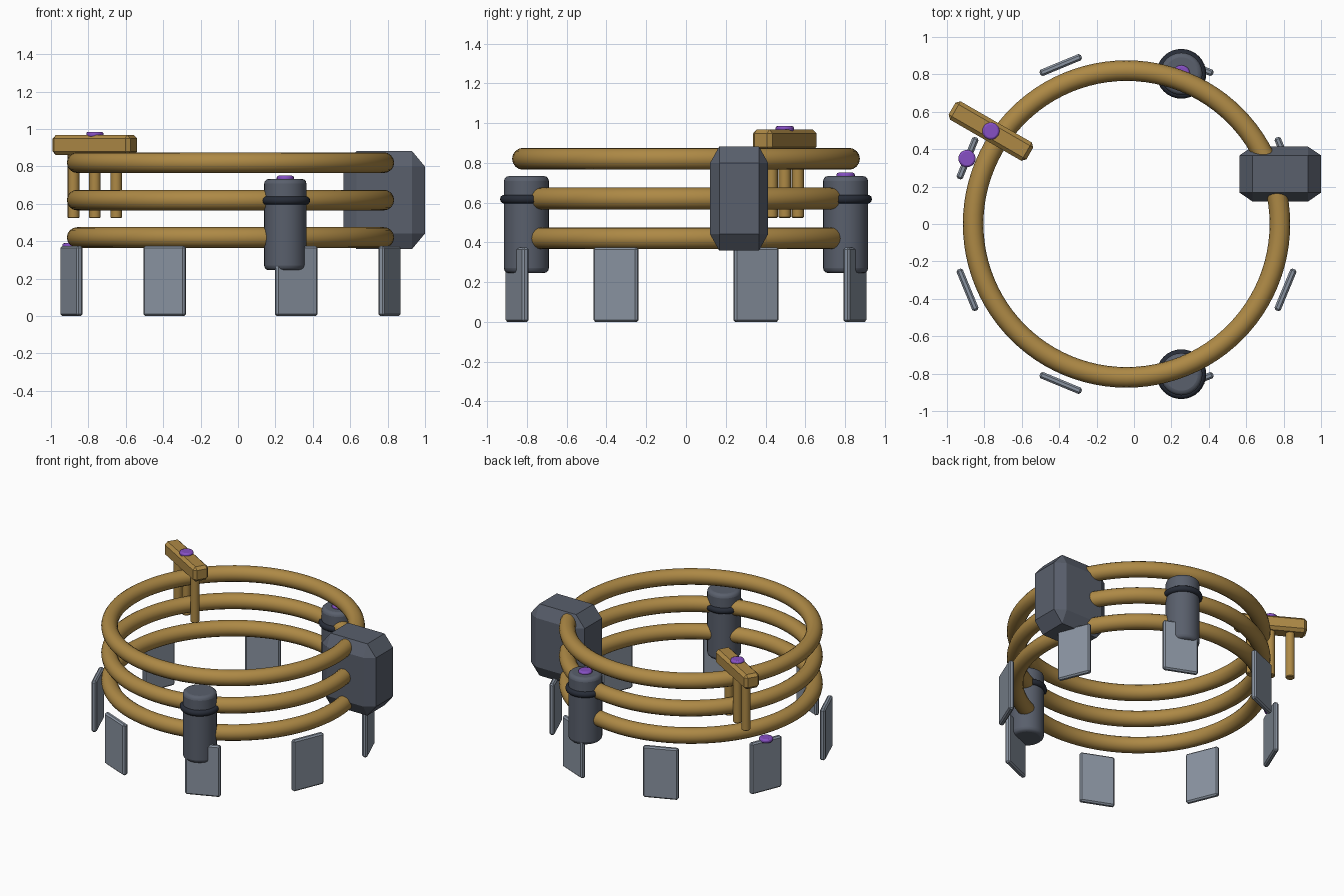
import bpy
from math import radians, sin, cos, pi

if "Cube" in bpy.data.objects:
    bpy.data.objects.remove(bpy.data.objects["Cube"])


def material(name, rgb):
    m = bpy.data.materials.new(name)
    m.diffuse_color = (*rgb, 1)
    m.use_nodes = True
    m.node_tree.nodes["Principled BSDF"].inputs["Base Color"].default_value = m.diffuse_color
    return m


BRASS = material("brass", (0.42, 0.25, 0.06))
SLATE = material("slate", (0.10, 0.115, 0.15))
STEEL = material("steel", (0.25, 0.29, 0.35))
BLACK = material("black", (0.02, 0.025, 0.038))
PURPLE = material("purple", (0.24, 0.08, 0.55))


def finish(name, mat, smooth=False):
    ob = bpy.context.object
    ob.name = name
    ob.data.materials.append(mat)
    if smooth:
        bpy.ops.object.shade_smooth_by_angle(angle=radians(40))
    return ob


def bevel(ob, width, segments=1):
    b = ob.modifiers.new("bevel", 'BEVEL')
    b.width = width
    b.segments = segments
    b.limit_method = 'ANGLE'


def box(name, loc, size, mat, width, rot=0, relative=False):
    bpy.ops.mesh.primitive_cube_add(size=1, location=loc, rotation=(0, 0, rot))
    ob = finish(name, mat)
    ob.scale = size
    if not relative:
        bpy.ops.object.transform_apply(location=False, rotation=False, scale=True)
    bevel(ob, width)


def cylinder(name, x, y, z0, z1, r, mat, width=0, segments=2, sides=32):
    bpy.ops.mesh.primitive_cylinder_add(vertices=sides, radius=r, depth=z1 - z0,
                                        location=(x, y, (z0 + z1) / 2))
    ob = finish(name, mat, True)
    if width:
        bevel(ob, width, segments)


def ring(name, loc, major, minor, mat, seg, mseg):
    bpy.ops.mesh.primitive_torus_add(location=loc, major_radius=major, minor_radius=minor,
                                     major_segments=seg, minor_segments=mseg)
    finish(name, mat, True)


CX = -0.04  # centre of the rings

# Three stacked coil rings
for i, z in enumerate((0.42, 0.62, 0.82)):
    ring(f"coil_ring_{i + 1}", (CX, 0, z), 0.82, 0.055, BRASS, 96, 16)

# Eight upright panels around the base
for i in range(8):
    a = pi / 8 + i * pi / 4
    box(f"base_panel_{i + 1}", (CX + 0.92 * cos(a), 0.92 * sin(a), 0.187),
        (0.036, 0.24, 0.374), STEEL, 0.01, rot=a)

# Chamfered housing joining the rings
box("housing", (0.782, 0.267, 0.62), (0.436, 0.293, 0.525), SLATE, 0.16, relative=True)

# Canisters with dark collars, front and back
for side, y in (("front", -0.803), ("back", 0.803)):
    cylinder(f"{side}_canister", 0.253, y, 0.245, 0.733, 0.113, SLATE, 0.025, 3)
    ring(f"{side}_collar", (0.253, y, 0.617), 0.11, 0.023, BLACK, 32, 10)

# Slanted lever across the rings with three hanging rods
tilt = radians(-30)
LX, LY = -0.765, 0.497
box("lever_bar", (LX, LY, 0.914), (0.48, 0.113, 0.108), BRASS, 0.02, rot=tilt)
for i, d in enumerate((-0.132, 0, 0.132)):
    cylinder(f"lever_rod_{i + 1}", LX + d * cos(tilt), LY + d * sin(tilt),
             0.523, 0.88, 0.031, BRASS, 0.005, 1, 16)

# Purple buttons on lever, back canister and one panel
for name, x, y, z in (("lever", LX, LY, 0.985), ("canister", 0.253, 0.803, 0.75),
                      ("panel", -0.893, 0.35, 0.39)):
    cylinder(f"{name}_button", x, y, z - 0.03, z, 0.046, PURPLE, 0.01, 2, 20)
